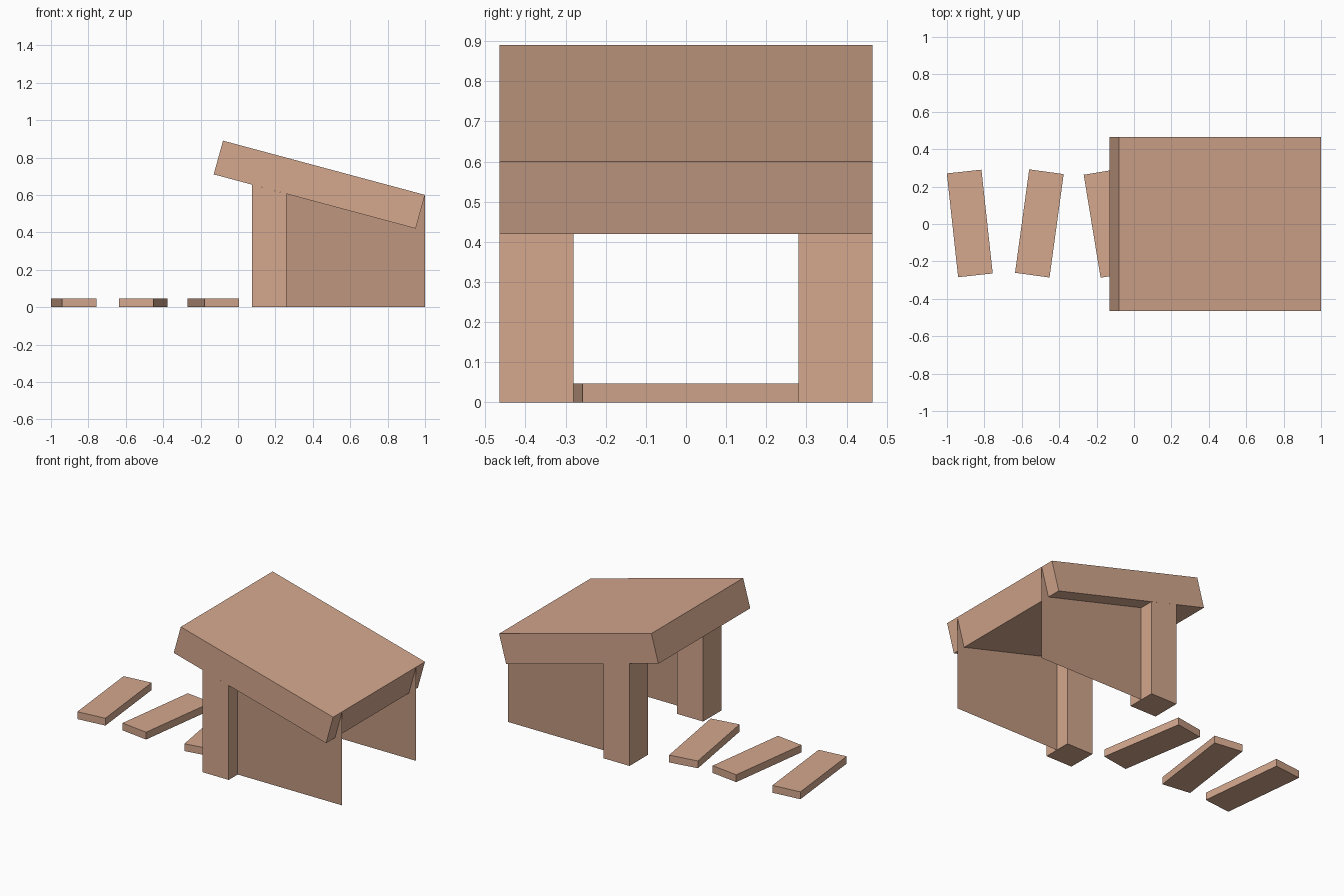
import bpy, bmesh
from math import radians
from mathutils import Matrix

if "Cube" in bpy.data.objects:
    bpy.data.objects.remove(bpy.data.objects["Cube"])


def material(name, color):
    m = bpy.data.materials.new(name)
    m.diffuse_color = (*color, 1)
    m.use_nodes = True
    m.node_tree.nodes["Principled BSDF"].inputs["Base Color"].default_value = m.diffuse_color
    return m


wood = material("wood", (0.66, 0.39, 0.27))
dark_wood = material("dark_wood", (0.52, 0.31, 0.215))


def finish(name, bm, mat):
    me = bpy.data.meshes.new(name)
    bm.to_mesh(me)
    bm.free()
    me.materials.append(mat)
    ob = bpy.data.objects.new(name, me)
    bpy.context.collection.objects.link(ob)
    return ob


def side_profile(name, points, y0, y1, mat):
    """Side outline in x-z, extruded from y0 to y1 (a flat sheet if equal)."""
    bm = bmesh.new()
    face = bm.faces.new([bm.verts.new((x, y0, z)) for x, z in points])
    if y1 != y0:
        ext = bmesh.ops.extrude_face_region(bm, geom=[face], use_keep_orig=True)
        verts = [v for v in ext["geom"] if isinstance(v, bmesh.types.BMVert)]
        bmesh.ops.translate(bm, verts=verts, vec=(0, y1 - y0, 0))
        bmesh.ops.recalc_face_normals(bm, faces=bm.faces)
    return finish(name, bm, mat)


def mirror_y(ob):
    ob.modifiers.new("mirror", 'MIRROR').use_axis = (False, True, False)


# sloping roof slab
side_profile("roof", [(-0.13, 0.71), (0.95, 0.42), (1.0, 0.60), (-0.08, 0.89)],
             -0.465, 0.465, wood)

# pair of posts cut to the slope of the roof underside
mirror_y(side_profile("posts", [(0.075, 0), (0.26, 0), (0.26, 0.605), (0.075, 0.655)],
                      -0.465, -0.28, wood))

# pair of thin side walls running back from the middle of each post
mirror_y(side_profile("side_walls", [(0.26, 0), (1.0, 0), (1.0, 0.595), (0.26, 0.70)],
                      -0.374, -0.374, dark_wood))

# loose planks leading up to the shelter
for i, (x, angle) in enumerate([(-0.878, 6.2), (-0.506, -7.8), (-0.132, 9.3)], 1):
    bm = bmesh.new()
    place = (Matrix.Translation((x, 0.003, 0.0235))
             @ Matrix.Rotation(radians(angle), 4, 'Z')
             @ Matrix.Diagonal((0.186, 0.558, 0.047, 1)))
    bmesh.ops.create_cube(bm, size=1, matrix=place)
    finish(f"plank_{i}", bm, wood)
